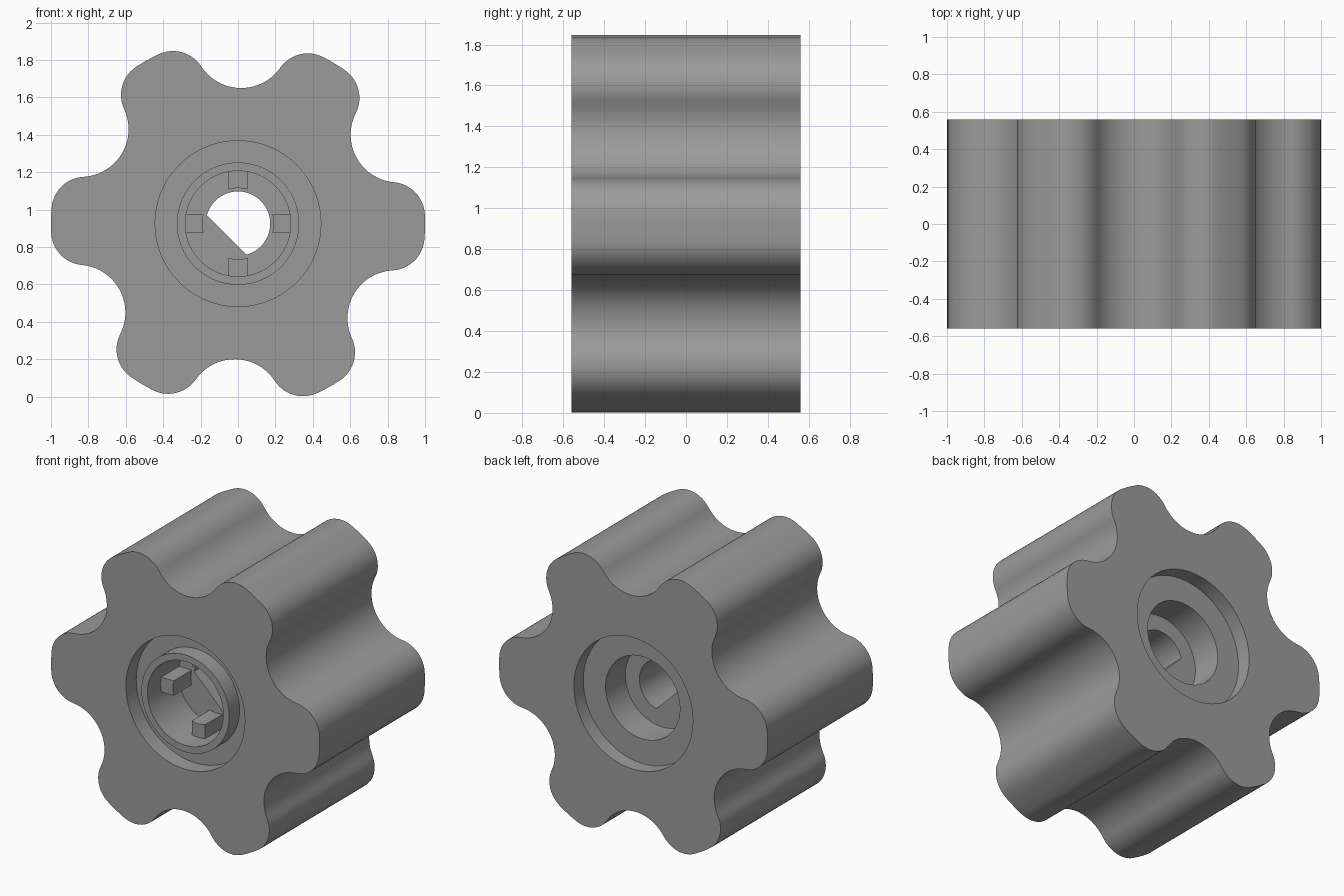
import bpy, bmesh
from math import sin, cos, pi, radians, acos, atan2, sqrt

if "Cube" in bpy.data.objects:
    bpy.data.objects.remove(bpy.data.objects["Cube"])

CZ = 0.925            # height of the knob axis
HALF = 0.56           # half depth along y
TILT = radians(-1)    # slight turn of the lobes

grey = bpy.data.materials.new("mid grey")
grey.diffuse_color = (0.33, 0.33, 0.33, 1)
grey.use_nodes = True
grey.node_tree.nodes["Principled BSDF"].inputs["Base Color"].default_value = grey.diffuse_color


def arc(cx, cz, r, a0, a1, n):
    """Points on an arc from angle a0 to a1, both ends included."""
    return [(cx + r * cos(a0 + (a1 - a0) * i / n),
             cz + r * sin(a0 + (a1 - a0) * i / n)) for i in range(n + 1)]


def circle(r, n=96):
    return arc(0, 0, r, 0, 2 * pi, n)[:-1]


def prism(name, outline, y0, y1):
    """Closed solid from an x-z outline swept along y."""
    bm = bmesh.new()
    a = [bm.verts.new((x, y0, z + CZ)) for x, z in outline]
    b = [bm.verts.new((x, y1, z + CZ)) for x, z in outline]
    bm.faces.new(a)
    bm.faces.new(b[::-1])
    n = len(a)
    for i in range(n):
        j = (i + 1) % n
        bm.faces.new((a[i], b[i], b[j], a[j]))
    bmesh.ops.recalc_face_normals(bm, faces=bm.faces)
    me = bpy.data.meshes.new(name)
    bm.to_mesh(me)
    bm.free()
    me.materials.append(grey)
    ob = bpy.data.objects.new(name, me)
    bpy.context.collection.objects.link(ob)
    return ob


def cut(target, cutter):
    """Subtract the cutter, then remove it."""
    mod = target.modifiers.new("cut", 'BOOLEAN')
    mod.operation = 'DIFFERENCE'
    mod.solver = 'EXACT'
    mod.object = cutter
    bpy.context.view_layer.update()
    dg = bpy.context.evaluated_depsgraph_get()
    target.data = bpy.data.meshes.new_from_object(target.evaluated_get(dg))
    target.modifiers.clear()
    bpy.data.objects.remove(cutter)


def smooth(ob):
    bpy.ops.object.select_all(action='DESELECT')
    ob.select_set(True)
    bpy.context.view_layer.objects.active = ob
    bpy.ops.object.shade_smooth_by_angle(angle=radians(30))


def lobed_outline():
    """Six lobes: tip arc on radius 1, rounded corners, scooped valleys."""
    d, r, f = 0.98, 0.255, 0.18          # valley centre, valley, corner radius
    c = 1 - f                            # distance of corner centres
    phi = acos((d * d + c * c - (r + f) ** 2) / (2 * d * c))
    pts = []
    for k in range(6):
        v = TILT + radians(30 + 60 * k)  # valley direction
        vx, vz = d * cos(v), d * sin(v)
        lo, hi = v - phi, v + phi
        tan_lo = atan2(vz - c * sin(lo), vx - c * cos(lo))
        tan_hi = atan2(vz - c * sin(hi), vx - c * cos(hi))
        turn = (tan_lo - lo) % (2 * pi)
        sweep = (tan_hi - tan_lo) % (2 * pi)   # valley runs clockwise
        start = tan_lo + pi
        pts += arc(c * cos(lo), c * sin(lo), f, lo, lo + turn, 12)
        pts += arc(vx, vz, r, start, start - (2 * pi - sweep), 20)[1:-1]
        pts += arc(c * cos(hi), c * sin(hi), f, hi - turn, hi, 12)
        pts += arc(0, 0, 1, hi, v + radians(60) - phi, 4)[1:-1]
    return pts


# Main body
body = prism("knob_body", lobed_outline(), -HALF, HALF)

# Shallow round recess on each face, with a collar left standing in the front
front_recess = prism("front_recess", circle(0.443), -HALF - 0.1, -HALF + 0.11)
cut(front_recess, prism("collar", circle(0.327), -1, 1))
cut(body, front_recess)
cut(body, prism("back_recess", circle(0.443), HALF - 0.10, HALF + 0.1))

# Counterbores towards the central web
cut(body, prism("front_bore", circle(0.282), -HALF - 0.1, -HALF + 0.33))
cut(body, prism("back_bore", circle(0.277), HALF - 0.31, HALF + 0.1))

# D-shaped shaft hole, flat side facing lower left
h = acos(0.085 / 0.172)
flat = radians(225)
cut(body, prism("shaft_hole", arc(0, 0, 0.172, flat + h - 2 * pi, flat - h, 64), -1, 1))
smooth(body)

# Four keys inside the front bore, with concave inner ends
for k, side in enumerate(("right", "top", "left", "bottom")):
    a = k * pi / 2
    w = 0.05
    zs = [-w + 2 * w * i / 8 for i in range(9)]
    local = [(sqrt(0.19 ** 2 - t * t), t) for t in zs]
    local += [(sqrt(0.287 ** 2 - t * t), t) for t in reversed(zs)]
    outline = [(x * cos(a) - z * sin(a), x * sin(a) + z * cos(a)) for x, z in local]
    smooth(prism("key_" + side, outline, -HALF + 0.14, -HALF + 0.335))
